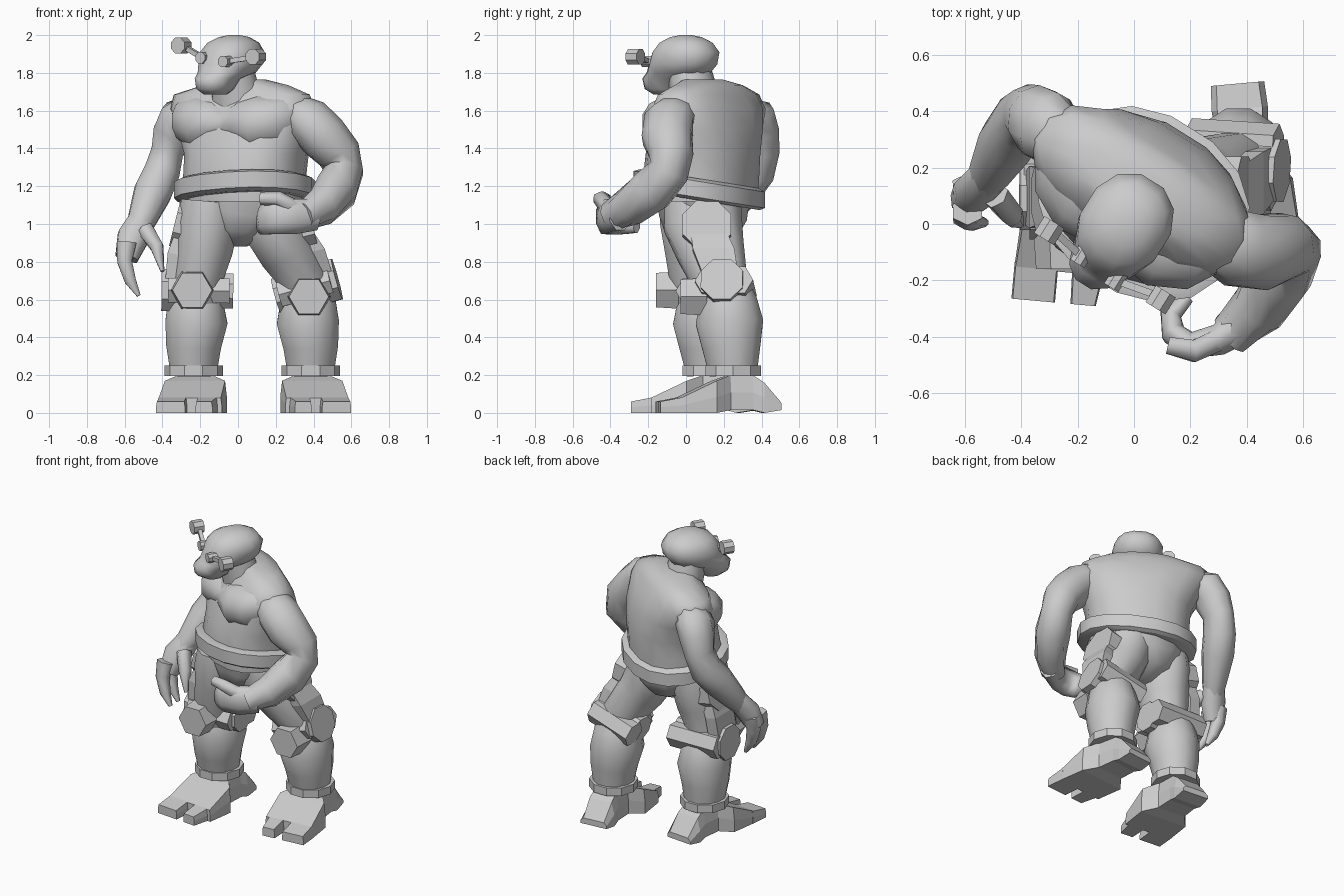
import bpy, bmesh, math
from mathutils import Vector, Matrix

cube = bpy.data.objects.get("Cube")
if cube:
    bpy.data.objects.remove(cube)

grey = bpy.data.materials.new("plain_grey")
grey.use_nodes = True
COLOR = (0.6, 0.6, 0.6, 1)
grey.diffuse_color = COLOR
grey.node_tree.nodes["Principled BSDF"].inputs["Base Color"].default_value = COLOR

TWIST = math.radians(-32)
FACING = Vector((math.sin(TWIST), -math.cos(TWIST), 0))
ACROSS = Vector((math.cos(TWIST), math.sin(TWIST), 0))
FRONT = Vector((0, -1, 0))
UP = Vector((0, 0, 1))


def finish(name, bm, smooth):
    bmesh.ops.recalc_face_normals(bm, faces=bm.faces)
    mesh = bpy.data.meshes.new(name)
    bm.to_mesh(mesh)
    bm.free()
    mesh.materials.append(grey)
    if smooth:
        mesh.shade_smooth()
        mesh.set_sharp_from_angle(angle=math.radians(smooth))
    obj = bpy.data.objects.new(name, mesh)
    bpy.context.collection.objects.link(obj)
    return obj


def loft(name, rings, smooth=0):
    """Skin a list of equal point loops and cap both ends."""
    bm = bmesh.new()
    loops = [[bm.verts.new(p) for p in ring] for ring in rings]
    n = len(loops[0])
    for a, b in zip(loops, loops[1:]):
        for i in range(n):
            j = (i + 1) % n
            bm.faces.new((a[i], a[j], b[j], b[i]))
    bm.faces.new(loops[0])
    bm.faces.new(loops[-1])
    return finish(name, bm, smooth)


def tube(name, stations, ref=FRONT, sides=10, smooth=65, power=1.0, axis=None):
    """Limb through (x, y, z, side radius, front radius) stations."""
    pts = [Vector(s[:3]) for s in stations]
    rings = []
    for i, s in enumerate(stations):
        t = (axis or pts[min(i + 1, len(pts) - 1)] - pts[max(i - 1, 0)]).normalized()
        side = t.cross(ref).normalized()
        fwd = side.cross(t)
        ring = []
        for k in range(sides):
            a = math.tau * (k + 0.5) / sides
            c, d = math.cos(a), math.sin(a)
            c = math.copysign(abs(c) ** power, c)
            d = math.copysign(abs(d) ** power, d)
            ring.append(pts[i] + side * c * s[3] + fwd * d * s[4])
        rings.append(ring)
    return loft(name, rings, smooth)


def prism(name, a, b, radius, sides=8, end=None):
    """Flat-sided drum between two points."""
    a, b = Vector(a), Vector(b)
    bm = bmesh.new()
    m = Matrix.Translation((a + b) / 2) @ (b - a).to_track_quat('Z', 'Y').to_matrix().to_4x4()
    m = m @ Matrix.Rotation(math.pi / sides, 4, 'Z')
    bmesh.ops.create_cone(bm, cap_ends=True, segments=sides, radius1=radius,
                          radius2=end or radius, depth=(b - a).length, matrix=m)
    return finish(name, bm, 0)


# Torso, belt and chest
tube("torso", [(.035, .08, 1.12, .32, .27), (.035, .08, 1.25, .325, .28), (.045, .09, 1.37, .335, .27),
               (.04, .105, 1.5, .385, .245), (.025, .12, 1.61, .43, .205), (.02, .12, 1.685, .405, .165),
               (.04, .12, 1.735, .25, .13), (.03, .09, 1.765, .12, .09)], FACING, 16, power=.85, axis=UP)
tube("belt", [(.035, .07, 1.125, .35, .3), (.035, .07, 1.14, .38, .325),
              (.035, .07, 1.225, .38, .325), (.035, .07, 1.24, .345, .29)], FACING, 16, 30, .9,
     Vector((0, .16, 1)))
chest = []
for u, f, z, tall, deep in ((-.4, .0, 1.58, .06, .08), (-.32, .05, 1.545, .125, .16), (-.19, .09, 1.525, .16, .19),
                            (-.08, .09, 1.535, .135, .18), (0, .08, 1.525, .1, .17), (.08, .09, 1.535, .135, .18),
                            (.19, .09, 1.525, .165, .195), (.32, .05, 1.545, .13, .17), (.4, .0, 1.58, .06, .08)):
    chest.append((*(Vector((.03, .12, z)) + ACROSS * u + FACING * f), tall, deep))
tube("chest", chest, FACING, 12, axis=ACROSS)
tube("pelvis", [(.0, .08, .88, .045, .07), (.0, .08, .95, .17, .2), (.02, .09, 1.04, .28, .24),
                (.03, .09, 1.16, .32, .26)], sides=12)

# Head
tube("neck", [(-.0, .06, 1.6, .15, .13), (-.04, .01, 1.85, .12, .11)], FACING)
tube("head", [(-.12, -.11, 1.685, .06, .06), (-.12, -.11, 1.715, .09, .115), (-.105, -.095, 1.77, .11, .145),
              (-.06, -.04, 1.8, .135, .18), (-.04, -.015, 1.845, .155, .19), (-.03, .0, 1.91, .16, .185),
              (-.025, .0, 1.96, .13, .145), (-.02, .0, 1.99, .075, .085), (-.02, .0, 2.0, .03, .03)],
     FACING, 12, 70, .9, UP)

# Goggles: an eyepiece and a drum on a stalk for each eye
for name, eye, drum in (("left", (-.065, -.2, 1.86), (.1, -.26, 1.885)),
                        ("right", (-.185, -.115, 1.88), (-.295, -.015, 1.945))):
    eye, drum = Vector(eye), Vector(drum)
    prism(name + "_eyepiece", eye - FACING * .05, eye + FACING * .03, .032)
    prism(name + "_goggle_stalk", eye, drum, .018, 4)
    prism(name + "_goggle_drum", drum - FACING * .025, drum + FACING * .045, .045)
prism("goggle_bridge", (-.185, -.11, 1.87), (-.065, -.19, 1.86), .016, 4)

# Arms
tube("left_arm", [(.22, -.0, 1.6, .03, .03), (.3, -.05, 1.59, .1, .12), (.375, -.09, 1.545, .125, .14),
                  (.455, -.1, 1.46, .13, .14), (.535, -.08, 1.37, .12, .12), (.56, -.09, 1.28, .105, .11),
                  (.52, -.18, 1.18, .115, .125), (.44, -.3, 1.09, .1, .105), (.34, -.39, 1.04, .075, .085)], FACING)
tube("left_hand", [(.4, -.35, 1.05, .07, .09), (.3, -.41, 1.04, .06, .1), (.2, -.43, 1.04, .05, .1),
                   (.14, -.39, 1.02, .045, .085), (.13, -.32, 1.0, .04, .06), (.19, -.26, .99, .025, .04)], UP, 8)
tube("left_thumb", [(.3, -.41, 1.08, .045, .05), (.21, -.45, 1.135, .045, .04), (.12, -.43, 1.135, .035, .035)], UP, 6)
tube("right_arm", [(-.17, .22, 1.6, .03, .03), (-.25, .29, 1.59, .1, .11), (-.31, .345, 1.56, .11, .135),
                   (-.345, .37, 1.48, .11, .125), (-.375, .385, 1.38, .09, .11), (-.405, .36, 1.27, .1, .11),
                   (-.45, .29, 1.17, .105, .105), (-.505, .19, 1.03, .08, .08), (-.53, .15, .97, .065, .065)])
tube("right_palm", [(-.51, .18, 1.02, .075, .065), (-.555, .12, .93, .09, .07), (-.59, .08, .82, .065, .06)], sides=8)
for name, y in (("rear", .12), ("front", .035)):
    tube(f"right_{name}_fingers", [(-.59, y + .01, .9, .06, .05), (-.6, y - .01, .8, .045, .045),
                                  (-.57, y - .025, .7, .035, .035), (-.525, y - .03, .62, .012, .015)], sides=6)
tube("right_thumb", [(-.49, .1, .97, .05, .05), (-.43, .03, .88, .04, .045), (-.4, .0, .75, .012, .015)], sides=6)


def foot(name, cx, toe_y, s):
    """Cloven boot built forward to back from slabs, splayed by side."""
    spin = Matrix.Translation((cx, toe_y, 0)) @ Matrix.Rotation(s * .09, 4, 'Z') @ Matrix.Diagonal((s, 1, 1, 1))

    def slab(part, rows):
        # rows: y, inner x, outer x, taper, low z, high z
        loft(f"{name}_{part}", [[spin @ Vector(p) for p in
             ((l, y, lo), (r, y, lo), (r, y, lo + (hi - lo) * .5), (r - t, y, hi), (l + t, y, hi),
              (l, y, lo + (hi - lo) * .5))] for y, l, r, t, lo, hi in rows])
    slab("outer_toe", [(0, .02, .175, .005, 0, .06), (.13, .02, .175, .005, 0, .085)])
    slab("inner_toe", [(0, -.125, -.035, .005, 0, .06), (.13, -.145, -.03, .005, 0, .085)])
    slab("boot", [(.11, -.165, .175, .005, 0, .08), (.3, -.175, .165, .01, 0, .17),
                  (.38, -.1, .1, .01, .015, .2), (.5, -.095, .095, .02, .015, .2),
                  (.56, -.1, .1, .02, 0, .16), (.65, -.095, .095, .02, .015, .055)])


# Legs: limb, boot, cuff and brace on each side
LEGS = {
    "right": dict(s=-1, hip=(-.15, .07), knee=(-.215, .06), ankle=(-.235, .13), toe=(-.26, -.28),
                  inner=(-.025, .09, .645), outer=(-.39, .09, .65), disc=(-.295, .1, 1.0), pad=(-.242, -.16, .65)),
    "left": dict(s=1, hip=(.17, .09), knee=(.36, .18), ankle=(.385, .25), toe=(.425, -.15),
                 inner=(.2, .21, .62), outer=(.51, .19, .705), disc=(.355, .11, .99), pad=(.375, -.03, .615)),
}
for side, g in LEGS.items():
    s, (hx, hy), (kx, ky), (ax, ay) = g["s"], g["hip"], g["knee"], g["ankle"]
    mx, my = hx * .55 + kx * .45, hy * .55 + ky * .45
    tube(side + "_thigh", [(hx, hy, 1.12, .155, .21), (hx + s * .01, hy, 1.0, .17, .215),
                           (mx, my, .86, .155, .185), (kx, ky, .7, .135, .15), (kx, ky + .02, .6, .125, .135)], sides=12)
    tube(side + "_calf", [(kx, ky + .04, .68, .11, .12), (kx + s * .01, ky + .045, .6, .15, .155),
                          (ax - s * .015, ay - .02, .48, .17, .185), (ax, ay - .01, .35, .15, .16),
                          (ax, ay, .2, .125, .13)], sides=12)
    foot(side + "_foot", *g["toe"], s)
    prism(side + "_ankle_cuff", (ax, ay, .195), (ax, ay, .25), .155, 10)

    # Brace: knee bar with discs, front pad, hip disc and strut
    inner, outer, disc, pad = (Vector(g[k]) for k in ("inner", "outer", "disc", "pad"))
    along = (outer - inner).normalized()
    prism(side + "_knee_bar", inner + Vector((0, .08, 0)), outer + Vector((0, .08, 0)), .085, 6)
    prism(side + "_outer_knee_disc", outer - along * .08, outer + along * .015, .12)
    prism(side + "_inner_knee_disc", inner, inner + along * .07, .1)
    prism(side + "_knee_pad", pad + Vector((0, .14, 0)), pad, .115, 6, .105)
    prism(side + "_knee_pad_mount", inner + FRONT * .07 + along * .02, outer + FRONT * .07 - along * .02, .075, 6)
    out = Vector((s, 0, .25)).normalized()
    prism(side + "_hip_disc", disc - out * .07, disc + out * .04, .14)
    rings = []
    for c, w in ((disc, .09), (disc.lerp(outer, .45) + out * .015, .11), (outer - along * .02, .09)):
        rings.append([c + out * o + Vector((0, y, 0)) for o, y in ((-.06, -w), (.02, -w), (.02, w), (-.06, w))])
    loft(side + "_thigh_plate", rings)
